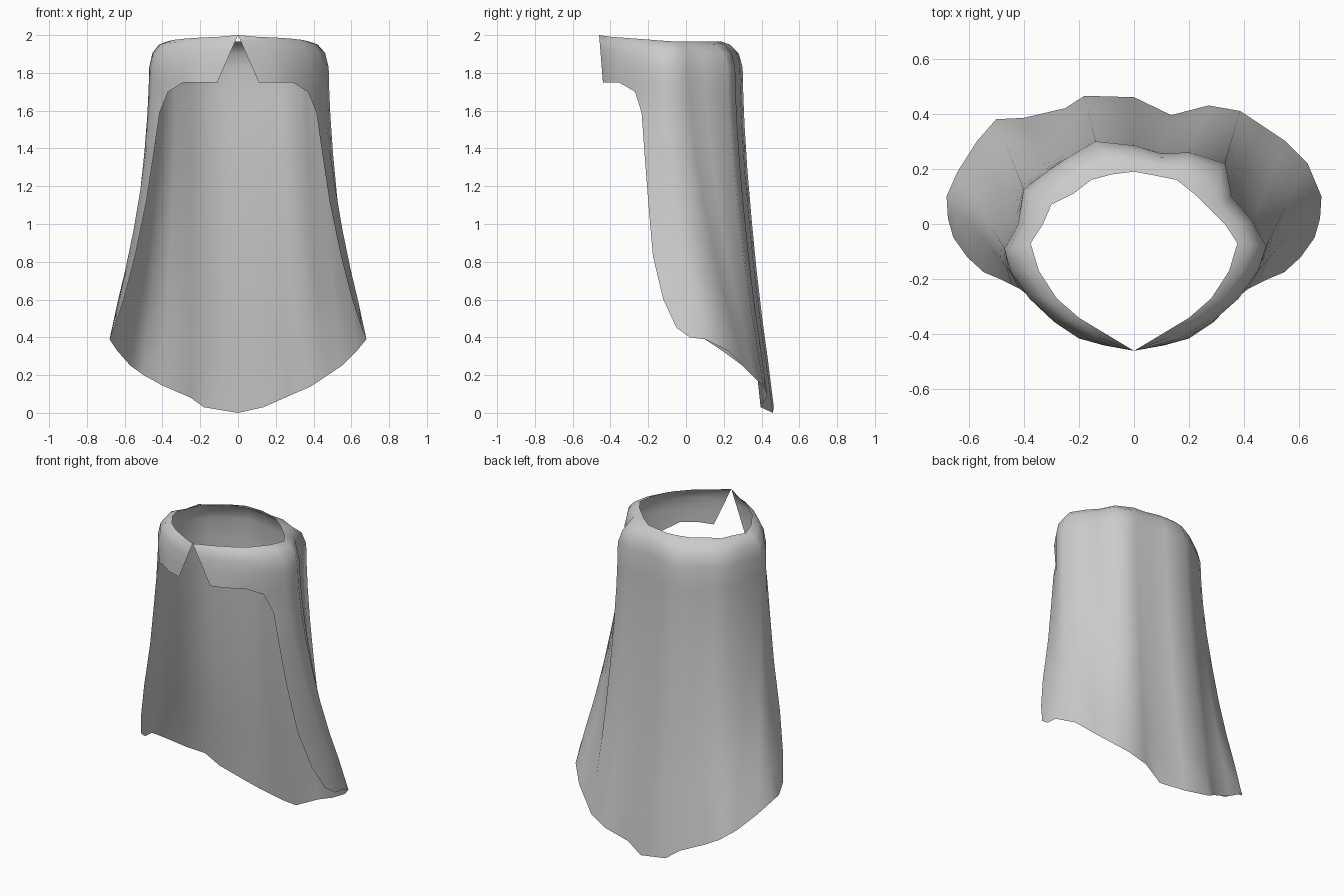
import bpy, bmesh

# Drape of the cloth: distance down a fold and how far it has flared by then
DOWN = [0.08, 0.17, 0.3, 0.45, 0.6, 0.74, 0.86, 1]
FLARE = [0.02, 0.06, 0.15, 0.29, 0.45, 0.63, 0.81, 1]

# Folds round the body, right to left: neck xy, shoulder xy, hem xyz
FOLDS = [
    (.345, -.17, .45, -.17, .68, .10, .39), (.375, -.07, .48, -.08, .63, .22, .33),
    (.33, .0, .43, .01, .55, .30, .25), (.28, .05, .355, .10, .46, .36, .19),
    (.23, .10, .33, .22, .385, .41, .14), (.155, .16, .20, .26, .27, .43, .09),
    (.08, .175, .10, .255, .135, .395, .03), (0, .19, 0, .285, 0, .46, 0),
    (-.08, .18, -.14, .30, -.18, .465, .03), (-.155, .16, -.25, .235, -.25, .42, .08),
    (-.22, .11, -.33, .18, -.40, .385, .145), (-.30, .07, -.40, .125, -.50, .38, .20),
    (-.33, .0, -.42, .0, -.57, .30, .25), (-.375, -.07, -.47, -.09, -.64, .19, .33),
    (-.345, -.17, -.45, -.17, -.68, .10, .39),
]

# Front opening edge below the collar
EDGE = [(.37, -.27, 1.70), (.415, -.235, 1.59), (.445, -.22, 1.38), (.485, -.20, 1.12),
        (.545, -.175, .83), (.605, -.12, .60), (.655, -.05, .45), (.675, .02, .40)]

# Collar flap: neck xy, shoulder xy, lower edge xyz
FLAP = [(.10, -.40, .18, -.42, .20, -.415, 1.75), (.20, -.34, .285, -.355, .29, -.355, 1.75)]


def shoulder(nx, ny, sx, sy):
    """Neck rim rolling over to the shoulder."""
    nz = 1.965 - 0.075 * min(0, ny + 0.05)
    pts = [(nx, ny, nz)]
    for out, drop in ((0.45, 0.12), (0.82, 0.45), (1, 1)):
        pts.append((nx + (sx - nx) * out, ny + (sy - ny) * out, nz + (1.83 - nz) * drop))
    return pts


def fold(nx, ny, sx, sy, hx, hy, hz):
    pts = shoulder(nx, ny, sx, sy)
    for d, f in zip(DOWN, FLARE):
        pts.append((sx + (hx - sx) * f, sy + (hy - sy) * f, 1.83 + (hz - 1.83) * d))
    return pts


def front_columns(side):
    """Clasp point, collar flap and opening edge, from the centre outward."""
    cols = [[(.11 * t, -.46 + .02 * t, 2 - .25 * t) for t in (0, .12, .35, .65, 1)]]
    cols += [shoulder(*f[:4]) + [f[4:]] for f in FLAP]
    cols.append(shoulder(.28, -.27, .38, -.27) + EDGE)
    return [[(side * x, y, z) for x, y, z in c] for c in cols]


# Cape: one sheet skinned between neighbouring columns
columns = front_columns(1) + [fold(*f) for f in FOLDS] + front_columns(-1)[::-1]
bm = bmesh.new()
grid = [[bm.verts.new(p) for p in c] for c in columns]
for a, b in zip(grid, grid[1:]):
    for i in range(min(len(a), len(b)) - 1):
        bm.faces.new((a[i], a[i + 1], b[i + 1], b[i]))
bmesh.ops.remove_doubles(bm, verts=bm.verts, dist=0.0005)
for f in bm.faces:
    f.smooth = True
mesh = bpy.data.meshes.new("cape")
bm.normal_update()
bm.to_mesh(mesh)
bm.free()
cape = bpy.data.objects.new("cape", mesh)
bpy.context.collection.objects.link(cape)
